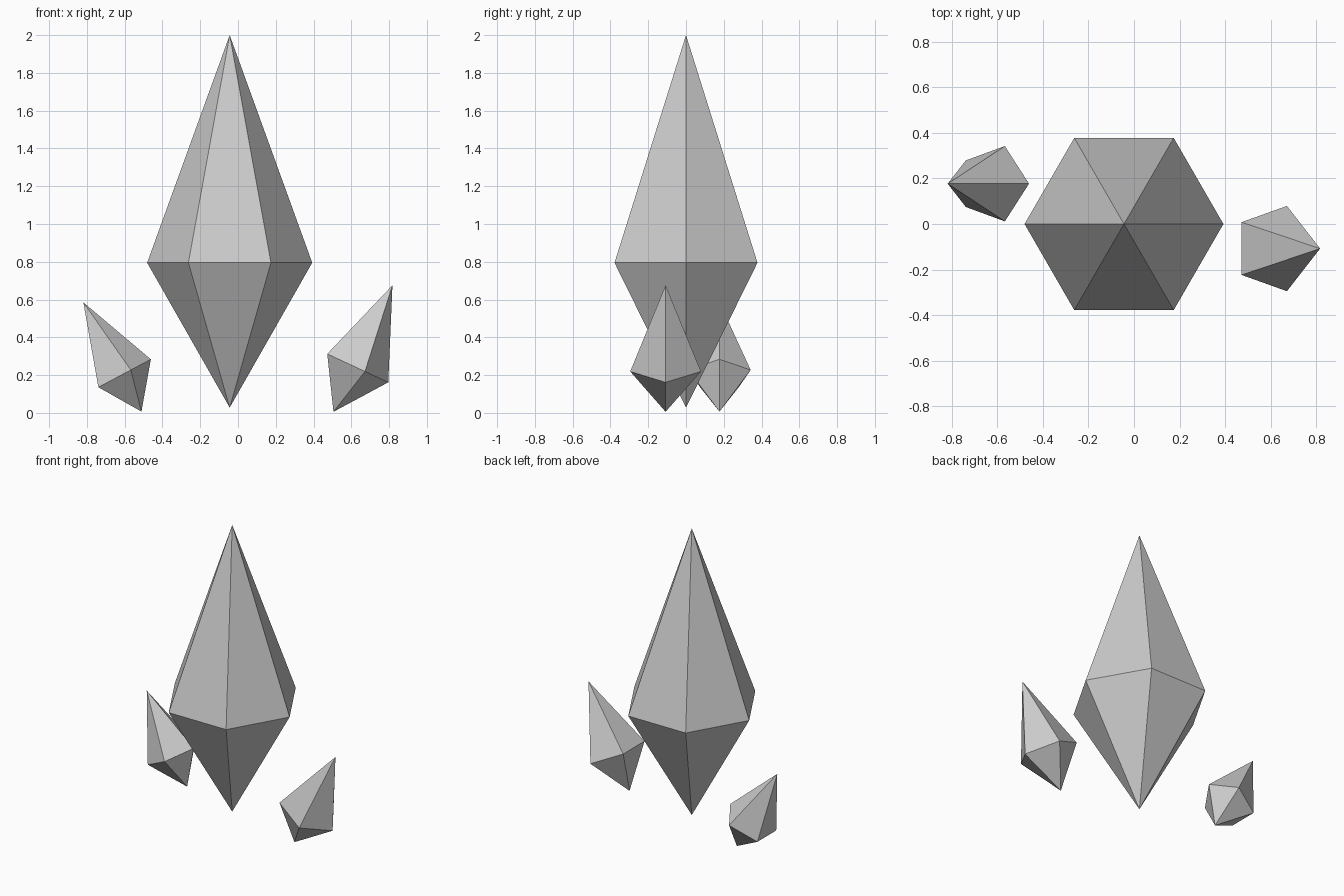
import bpy, bmesh
from math import cos, sin, tau, radians

if "Cube" in bpy.data.objects:
    bpy.data.objects.remove(bpy.data.objects["Cube"])


def crystal(name, sides, radius, upper, lower, location, tilt=0):
    """Flat-faced bipyramid around its widest ring, tilted about y."""
    bm = bmesh.new()
    ring = [bm.verts.new((radius * cos(tau * i / sides), radius * sin(tau * i / sides), 0))
            for i in range(sides)]
    top = bm.verts.new((0, 0, upper))
    bottom = bm.verts.new((0, 0, -lower))
    for i in range(sides):
        a, b = ring[i], ring[(i + 1) % sides]
        bm.faces.new((a, b, top))
        bm.faces.new((b, a, bottom))
    mesh = bpy.data.meshes.new(name)
    bm.to_mesh(mesh)
    bm.free()
    obj = bpy.data.objects.new(name, mesh)
    obj.location = location
    obj.rotation_euler.y = radians(tilt)
    bpy.context.collection.objects.link(obj)
    return obj


# Large upright six-sided crystal
crystal("main_crystal", 6, 0.437, 1.205, 0.767, (-0.044, 0, 0.795))

# Small five-sided shards leaning outwards
crystal("left_shard", 5, 0.174, 0.434, 0.221, (-0.615, 0.177, 0.202), -28)
crystal("right_shard", 5, 0.197, 0.475, 0.264, (0.617, -0.108, 0.245), 25)
